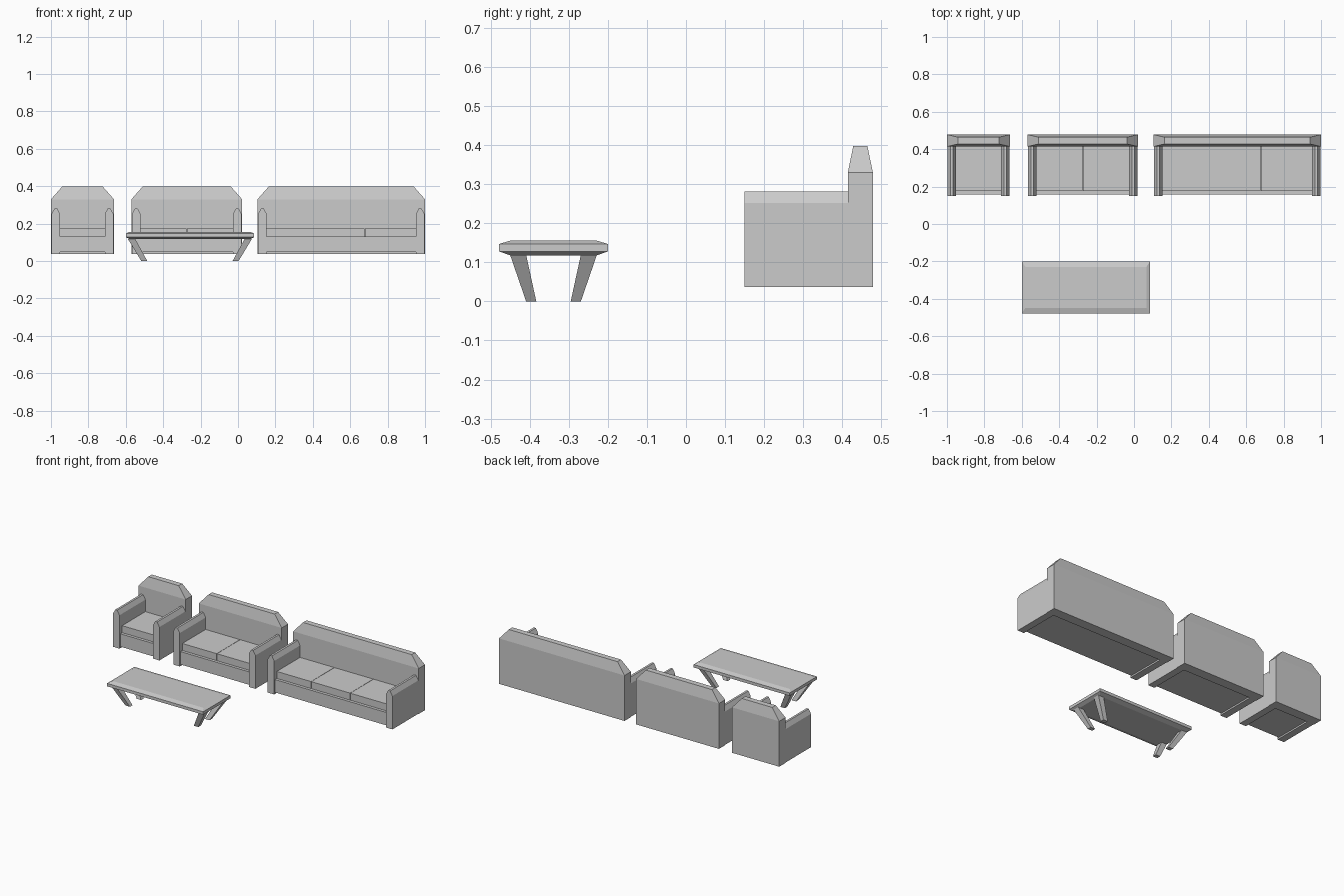
import bpy, bmesh
from mathutils import Vector

if "Cube" in bpy.data.objects:
    bpy.data.objects.remove(bpy.data.objects["Cube"], do_unlink=True)

GREY = (0.6, 0.6, 0.6, 1)
grey = bpy.data.materials.new("plain_grey")
grey.use_nodes = True
grey.diffuse_color = GREY
grey.node_tree.nodes["Principled BSDF"].inputs["Base Color"].default_value = GREY


def loft(name, sections):
    """Closed solid through stacked rectangles (x0, x1, y0, y1, z)."""
    bm = bmesh.new()
    rings = []
    for x0, x1, y0, y1, z in sections:
        corners = ((x0, y0), (x1, y0), (x1, y1), (x0, y1))
        rings.append([bm.verts.new((x, y, z)) for x, y in corners])
    bm.faces.new(rings[0][::-1])
    bm.faces.new(rings[-1])
    for low, high in zip(rings, rings[1:]):
        for i in range(4):
            j = (i + 1) % 4
            bm.faces.new((low[i], low[j], high[j], high[i]))
    bmesh.ops.recalc_face_normals(bm, faces=bm.faces)
    mesh = bpy.data.meshes.new(name)
    bm.to_mesh(mesh)
    bm.free()
    mesh.materials.append(grey)
    obj = bpy.data.objects.new(name, mesh)
    bpy.context.collection.objects.link(obj)
    return obj


FLOOR, FRONT, BACK_FRONT, REAR = 0.037, 0.15, 0.414, 0.478
ARM = 0.046


def seat_unit(name, x0, x1, seams):
    # backrest with a tapered, clipped top
    loft(name + "_backrest", [
        (x0, x1, BACK_FRONT, REAR, FLOOR),
        (x0, x1, BACK_FRONT, REAR, 0.33),
        (x0 + 0.06, x1 - 0.06, 0.428, 0.464, 0.398)])
    # arms with a narrow ridge on top
    inset = 0.003
    for side, a in (("right", x0 + inset), ("left", x1 - inset - ARM)):
        loft(f"{name}_{side}_arm", [
            (a, a + ARM, FRONT, BACK_FRONT, FLOOR),
            (a, a + ARM, FRONT, BACK_FRONT, 0.252),
            (a + 0.016, a + ARM - 0.016, FRONT, BACK_FRONT, 0.281)])
    # base between the arms
    left, right = x0 + inset + ARM, x1 - inset - ARM
    loft(name + "_base", [(left, right, 0.158, BACK_FRONT, z) for z in (0.047, 0.13)])
    # seat cushions divided by thin gaps
    edges = [left, *seams, right]
    for n, (a, b) in enumerate(zip(edges, edges[1:]), 1):
        a += 0.001 if n > 1 else 0
        b -= 0.001 if n <= len(seams) else 0
        loft(f"{name}_cushion_{n}", [(a, b, 0.177, BACK_FRONT, z) for z in (0.13, 0.175)])


seat_unit("armchair", -1.0, -0.663, [])
seat_unit("loveseat", -0.57, 0.022, [-0.275])
seat_unit("sofa", 0.104, 1.0, [0.398, 0.677])

# table top with chamfered upper and lower rims
TX0, TX1, TY0, TY1 = -0.6, 0.086, -0.478, -0.2
loft("table_top", [
    (TX0 + dx, TX1 - dx, TY0 + dy, TY1 - dy, z)
    for dx, dy, z in ((0.022, 0.03, 0.117), (0, 0, 0.128), (0, 0, 0.147), (0.02, 0.03, 0.156))])

# tapered legs slanting inwards towards the floor
centre = Vector(((TX0 + TX1) / 2, (TY0 + TY1) / 2))
for sx, x_name in ((-1, "right"), (1, "left")):
    for sy, y_name in ((-1, "front"), (1, "back")):
        def section(x_in, x_out, y_in, y_out, z):
            xs = sorted((centre.x + sx * x_in, centre.x + sx * x_out))
            ys = sorted((centre.y + sy * y_in, centre.y + sy * y_out))
            return (*xs, *ys, z)
        loft(f"table_{y_name}_{x_name}_leg", [
            section(0.228, 0.26, 0.044, 0.07, 0),
            section(0.293, 0.332, 0.07, 0.111, 0.119)])
